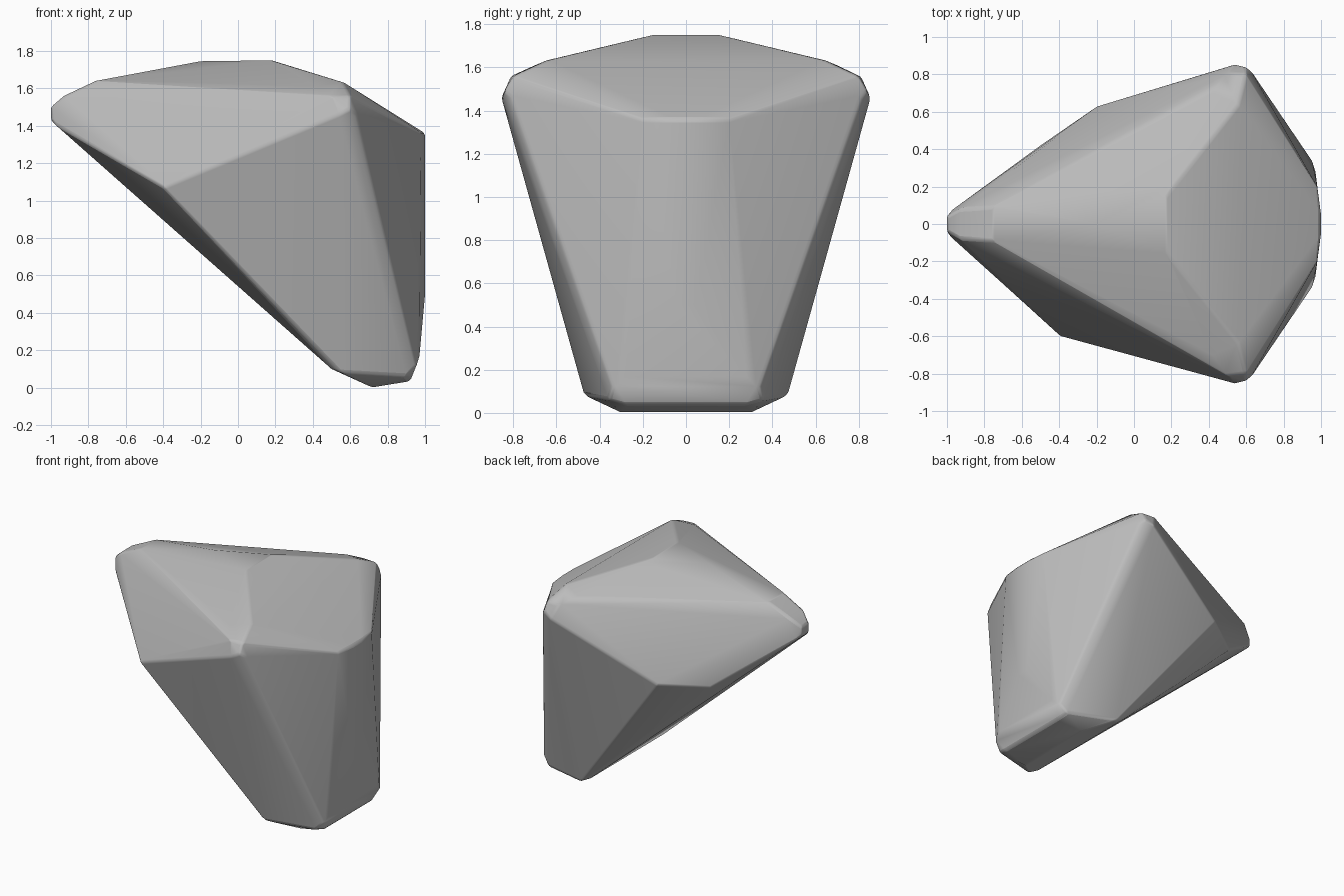
import bpy, bmesh, math

cube = bpy.data.objects.get("Cube")
if cube:
    bpy.data.objects.remove(cube, do_unlink=True)

stone = bpy.data.materials.new("grey_stone")
stone.use_nodes = True
grey = (0.5, 0.5, 0.5, 1)
stone.diffuse_color = grey
stone.node_tree.nodes["Principled BSDF"].inputs["Base Color"].default_value = grey

# Corners that occur on both the front and the back half
mirrored = [
    # crown and long nose
    (0.18, 0.16, 1.75), (-0.76, 0.09, 1.64), (-0.93, 0.08, 1.56),
    (-1, 0.04, 1.5), (-1, 0.04, 1.43), (-0.97, 0.08, 1.4),
    # rounded side shoulders
    (0.42, 0.7, 1.61), (0.56, 0.64, 1.635), (0.5, 0.81, 1.56), (0.6, 0.8, 1.56),
    (0.54, 0.855, 1.46), (0.6, 0.84, 1.49), (0.635, 0.81, 1.46),
    # curved end wall
    (1, 0.05, 1.36), (0.985, 0.19, 1.36), (1, 0.04, 0.5),
    # narrow foot
    (0.97, 0.28, 0.17), (0.955, 0.34, 0.12), (0.92, 0.27, 0.035),
    (0.9, 0.36, 0.06), (0.72, 0.3, 0.0), (0.5, 0.44, 0.1), (0.55, 0.47, 0.08),
]
# Corners found on one half only
single = [(-0.2, 0, 1.745), (-0.4, -0.6, 1.07), (-0.2, 0.63, 1.07), (-0.5, 0.42, 1.05)]

points = single + [(x, side * y, z) for x, y, z in mirrored for side in (1, -1)]

# Rock body wrapped tightly around the corners
bm = bmesh.new()
for p in points:
    bm.verts.new(p)
hull = bmesh.ops.convex_hull(bm, input=bm.verts)
loose = {v for v in hull["geom_interior"] if isinstance(v, bmesh.types.BMVert)}
bmesh.ops.delete(bm, geom=list(loose), context="VERTS")
bmesh.ops.dissolve_limit(bm, angle_limit=math.radians(2), verts=bm.verts, edges=bm.edges)
bmesh.ops.recalc_face_normals(bm, faces=bm.faces)

mesh = bpy.data.meshes.new("rock")
bm.to_mesh(mesh)
bm.free()
mesh.materials.append(stone)
rock = bpy.data.objects.new("rock", mesh)
bpy.context.collection.objects.link(rock)

# Softly worn edges
bevel = rock.modifiers.new("worn_edges", "BEVEL")
bevel.width = 0.015
bevel.segments = 2
bevel.limit_method = "ANGLE"
bevel.angle_limit = math.radians(25)

bpy.context.view_layer.objects.active = rock
rock.select_set(True)
bpy.ops.object.shade_smooth_by_angle(angle=math.radians(35))
normals = rock.modifiers.new("even_shading", "WEIGHTED_NORMAL")
normals.keep_sharp = True
